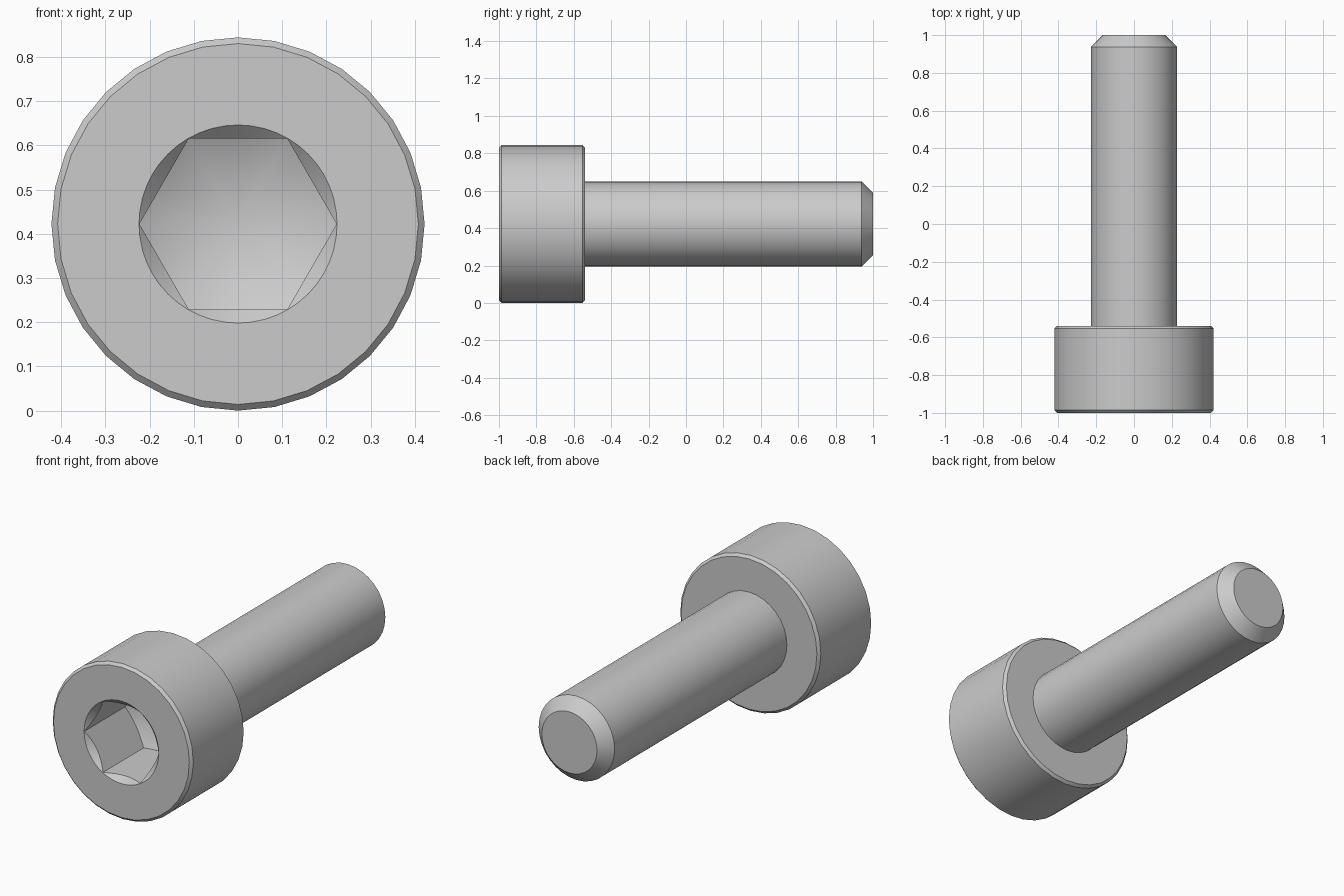
import bpy, bmesh
from math import radians, tau
from mathutils import Vector

if "Cube" in bpy.data.objects:
    bpy.data.objects.remove(bpy.data.objects["Cube"], do_unlink=True)

HEAD_R, SHANK_R = 0.422, 0.228
SOCKET_R = 0.223          # corner radius of the hexagon
FLOOR_Y, APEX_Y = -0.65, -0.54
AXIS_Z = HEAD_R           # the bolt lies on its head


def revolve(name, profile, steps):
    """Spin (radius, y) points about the bolt axis into a closed solid."""
    bm = bmesh.new()
    verts = [bm.verts.new((r, y, 0)) for r, y in profile]
    edges = [bm.edges.new(pair) for pair in zip(verts, verts[1:])]
    bmesh.ops.spin(bm, geom=verts + edges, cent=(0, 0, 0), axis=(0, 1, 0),
                   angle=tau, steps=steps)
    bmesh.ops.remove_doubles(bm, verts=bm.verts, dist=0.0001)
    # One clean face per flat end
    bmesh.ops.dissolve_limit(bm, angle_limit=radians(0.5),
                             verts=bm.verts, edges=bm.edges)
    bmesh.ops.recalc_face_normals(bm, faces=bm.faces)
    bmesh.ops.translate(bm, verts=bm.verts, vec=Vector((0, 0, AXIS_Z)))
    mesh = bpy.data.meshes.new(name)
    bm.to_mesh(mesh)
    bm.free()
    obj = bpy.data.objects.new(name, mesh)
    bpy.context.collection.objects.link(obj)
    return obj


def combine(target, tool, operation):
    """Apply a boolean and discard the tool."""
    mod = target.modifiers.new("cut", 'BOOLEAN')
    mod.operation, mod.object, mod.solver = operation, tool, 'EXACT'
    bpy.context.view_layer.objects.active = target
    bpy.ops.object.modifier_apply(modifier=mod.name)
    bpy.data.objects.remove(tool, do_unlink=True)


# Head and shank in one profile, with chamfered rims and tip
bevel, tip = 0.014, 0.062
bolt = revolve("socket_head_bolt", [
    (0, -1), (HEAD_R - bevel, -1), (HEAD_R, -1 + bevel),
    (HEAD_R, -0.54 - bevel), (HEAD_R - bevel, -0.54), (SHANK_R, -0.54),
    (SHANK_R, 1 - tip), (SHANK_R - tip, 1), (0, 1)], 32)

# Hexagonal socket with a conical drilled floor
hexagon = revolve("hex_cutter", [
    (0, -1.1), (SOCKET_R, -1.1), (SOCKET_R, -0.4), (0, -0.4)], 6)
slope = (APEX_Y - FLOOR_Y) / SOCKET_R
drill = revolve("drill_cutter", [
    (0, -1.2), (0.3, -1.2), (0.3, APEX_Y - 0.3 * slope), (0, APEX_Y)], 48)
combine(hexagon, drill, 'INTERSECT')
combine(bolt, hexagon, 'DIFFERENCE')

# Conical lead-in around the socket mouth
lead_in = revolve("lead_in_cutter", [
    (0, -1.01), (SOCKET_R + 0.011, -1.01), (0.15, -0.926), (0, -0.926)], 48)
combine(bolt, lead_in, 'DIFFERENCE')

# Plain grey steel
steel = bpy.data.materials.new("grey_steel")
steel.use_nodes = True
colour = (0.6, 0.6, 0.6, 1)
steel.diffuse_color = colour
steel.node_tree.nodes["Principled BSDF"].inputs["Base Color"].default_value = colour
bolt.data.materials.clear()
bolt.data.materials.append(steel)

# Smooth round walls, crisp rims
bpy.ops.object.select_all(action='DESELECT')
bolt.select_set(True)
bpy.context.view_layer.objects.active = bolt
bpy.ops.object.shade_smooth_by_angle(angle=radians(30))
